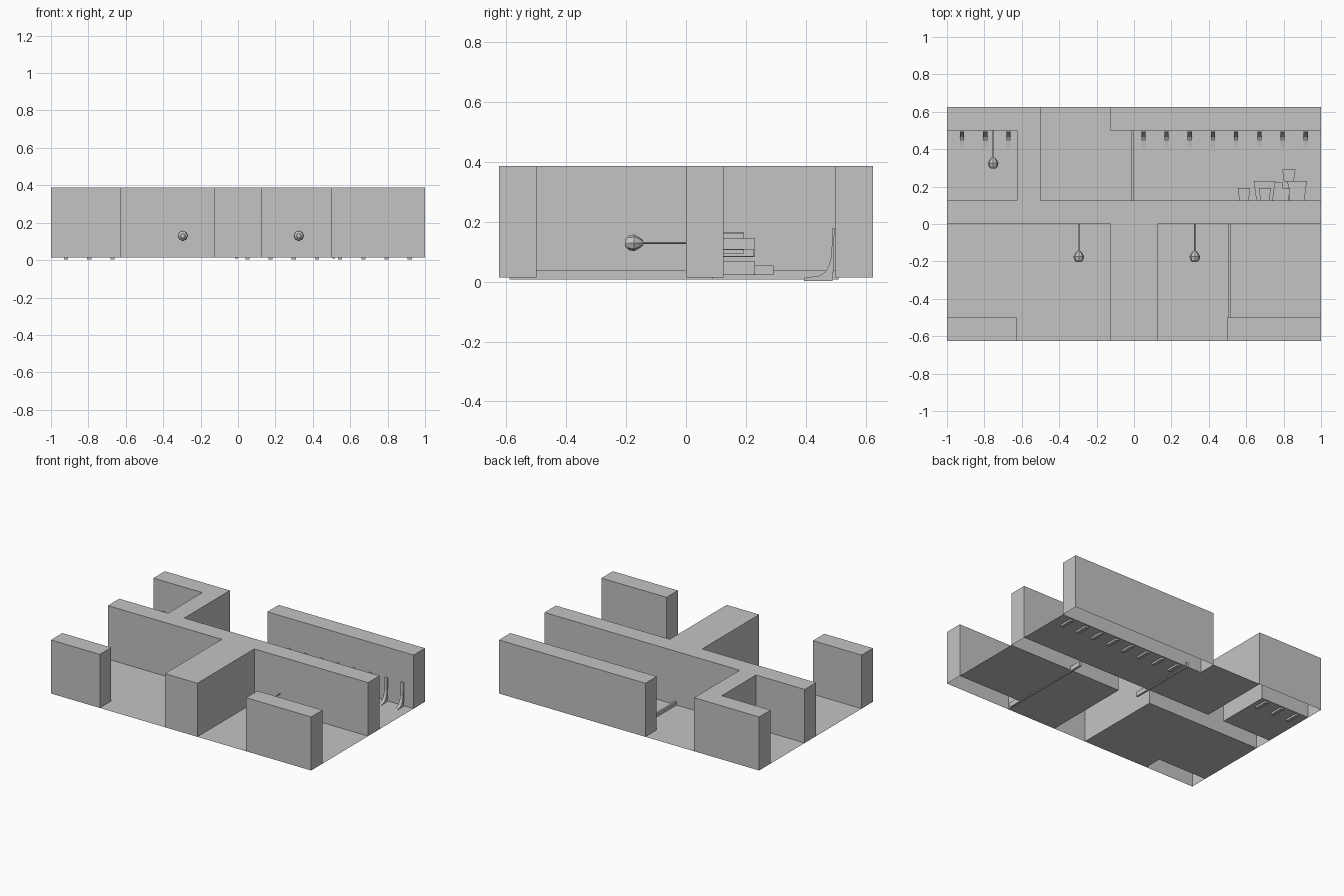
import bpy, bmesh, math

cube = bpy.data.objects.get("Cube")
if cube:
    bpy.data.objects.remove(cube, do_unlink=True)

grey = bpy.data.materials.new("plain_grey")
grey.use_nodes = True
grey.diffuse_color = (0.55, 0.55, 0.55, 1)
grey.node_tree.nodes["Principled BSDF"].inputs["Base Color"].default_value = grey.diffuse_color

FLOOR, TOP = 0.015, 0.387


def finish(name, bm, recalc=True):
    if recalc:
        bmesh.ops.recalc_face_normals(bm, faces=bm.faces)
    mesh = bpy.data.meshes.new(name)
    bm.to_mesh(mesh)
    bm.free()
    mesh.materials.append(grey)
    obj = bpy.data.objects.new(name, mesh)
    bpy.context.collection.objects.link(obj)
    return obj


def prism(name, outline, offset):
    """Closed solid made by pushing a flat outline along an offset."""
    bm = bmesh.new()
    face = bm.faces.new([bm.verts.new(p) for p in outline])
    out = bmesh.ops.extrude_face_region(bm, geom=[face], use_keep_orig=True)
    moved = [v for v in out["geom"] if isinstance(v, bmesh.types.BMVert)]
    bmesh.ops.translate(bm, verts=moved, vec=offset)
    return finish(name, bm)


# Floor plan: one open-bottomed sheet, raised where there is a wall
xs = [-1, -0.625, -0.5, -0.125, 0.125, 0.5, 1]
ys = [-0.625, -0.5, 0, 0.125, 0.5, 0.625]
plan = ["##.###",   # back row
        ".#....",
        "######",
        "...#..",
        "#..#.#"]   # front row
rows = plan[::-1]


def is_wall(i, j):
    return 0 <= i < len(xs) - 1 and 0 <= j < len(ys) - 1 and rows[j][i] == "#"


bm = bmesh.new()


def quad(points):
    bm.faces.new([bm.verts.new(p) for p in points])


for j in range(len(ys) - 1):
    for i in range(len(xs) - 1):
        z = TOP if is_wall(i, j) else FLOOR
        corners = [(xs[i], ys[j]), (xs[i + 1], ys[j]),
                   (xs[i + 1], ys[j + 1]), (xs[i], ys[j + 1])]
        quad([(x, y, z) for x, y in corners])
        if not is_wall(i, j):
            continue
        for k, (di, dj) in enumerate([(0, -1), (1, 0), (0, 1), (-1, 0)]):
            if not is_wall(i + di, j + dj):
                a, b = corners[k], corners[(k + 1) % 4]
                quad([(*a, FLOOR), (*b, FLOOR), (*b, TOP), (*a, TOP)])
bmesh.ops.remove_doubles(bm, verts=bm.verts, dist=0.0001)
bmesh.ops.dissolve_limit(bm, angle_limit=0.01, verts=bm.verts, edges=bm.edges)
finish("walls_and_floor", bm, recalc=False)


# Bulbs on thin rods that reach the wall behind them
def bulb(name, x, y, z=0.13, sides=8):
    profile = [(-0.032, 0.012), (-0.02, 0.024), (-0.002, 0.028),
               (0.014, 0.02), (0.027, 0.01), (0.03, 0.003), (0.172, 0.003)]
    bm = bmesh.new()
    rings = []
    for dy, r in profile:
        angles = [math.tau * k / sides for k in range(sides)]
        rings.append([bm.verts.new((x + r * math.cos(a), y + dy, z + r * math.sin(a)))
                      for a in angles])
    for a, b in zip(rings, rings[1:]):
        for k in range(sides):
            n = (k + 1) % sides
            bm.faces.new((a[k], a[n], b[n], b[k]))
    bm.faces.new(rings[0])
    bm.faces.new(rings[-1])
    finish(name, bm)


for n, (x, y) in enumerate([(-0.295, -0.172), (0.325, -0.172), (-0.753, 0.328)]):
    bulb(f"bulb_on_rod_{n + 1}", x, y)

# Row of curved brackets along the back walls
curve = [(0.496, 0.18), (0.489, 0.18), (0.486, 0.085), (0.478, 0.055),
         (0.465, 0.032), (0.445, 0.02), (0.395, 0.013), (0.395, 0.002), (0.49, 0.002),
         (0.493, 0.05)]
spots = [-0.92 + 0.125 * k for k in range(3)] + [0.05 + 0.124 * k for k in range(8)]
for n, x in enumerate(spots):
    prism(f"curved_bracket_{n + 1}", [(x - 0.011, y, z) for y, z in curve], (0.022, 0, 0))

# Floor rails, sunk slightly through the floor
for name, x, y0, y1 in [("front_rail", 0.511, -0.59, 0.09), ("back_rail", -0.008, 0.02, 0.51)]:
    h = 0.007
    prism(name, [(x - h, y0, 0.008), (x + h, y0, 0.008), (x + h, y1, 0.008), (x - h, y1, 0.008)],
          (0, 0, 0.032))

# Flared blocks stacked against the middle wall: x centre, half width, y range, z range
blocks = [(0.588, 0.033, 0.125, 0.193, 0.145, 0.165),
          (0.698, 0.058, 0.125, 0.23, 0.082, 0.145),
          (0.70, 0.032, 0.125, 0.193, 0.145, 0.162),
          (0.765, 0.03, 0.125, 0.225, 0.085, 0.11),
          (0.872, 0.052, 0.125, 0.23, 0.025, 0.07),
          (0.80, 0.035, 0.125, 0.193, 0.095, 0.107),
          (0.828, 0.035, 0.225, 0.293, 0.022, 0.055)]
for n, (x, w, y0, y1, z0, z1) in enumerate(blocks):
    base = w * 0.75
    prism(f"flared_block_{n + 1}",
          [(x - base, y0, z0), (x + base, y0, z0), (x + w, y1, z0), (x - w, y1, z0)],
          (0, 0, z1 - z0))
